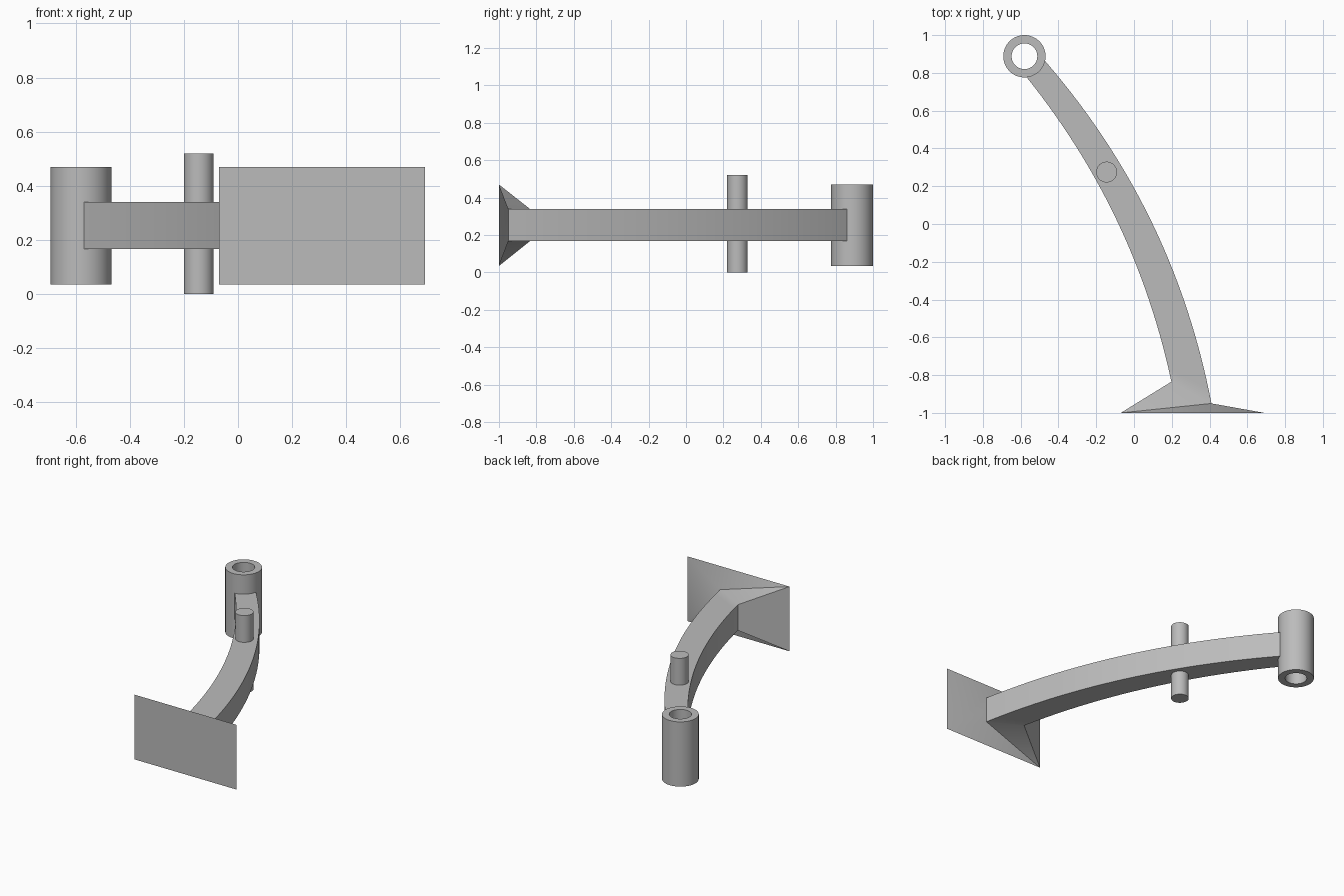
import bpy, bmesh, math
from mathutils import Vector

cube = bpy.data.objects.get("Cube")
if cube:
    bpy.data.objects.remove(cube, do_unlink=True)

GREY = (0.5, 0.5, 0.5, 1)
grey = bpy.data.materials.new("plain grey")
grey.use_nodes = True
grey.diffuse_color = GREY
grey.node_tree.nodes["Principled BSDF"].inputs["Base Color"].default_value = GREY


def finish(name, bm, location=(0, 0, 0)):
    bmesh.ops.recalc_face_normals(bm, faces=bm.faces)
    mesh = bpy.data.meshes.new(name)
    bm.to_mesh(mesh)
    bm.free()
    mesh.materials.append(grey)
    obj = bpy.data.objects.new(name, mesh)
    obj.location = location
    bpy.context.collection.objects.link(obj)
    bpy.ops.object.select_all(action='DESELECT')
    obj.select_set(True)
    bpy.context.view_layer.objects.active = obj
    bpy.ops.object.shade_smooth_by_angle(angle=math.radians(30))
    return obj


def lathe(name, profile, location, steps=64):
    """Revolve a closed (radius, z) profile about the z axis."""
    bm = bmesh.new()
    verts = [bm.verts.new((r, 0, z)) for r, z in profile]
    edges = [bm.edges.new((a, b)) for a, b in zip(verts, verts[1:] + verts[:1])]
    bmesh.ops.spin(bm, geom=verts + edges, cent=(0, 0, 0), axis=(0, 0, 1),
                   angle=math.tau, steps=steps, use_merge=True)
    bmesh.ops.remove_doubles(bm, verts=bm.verts, dist=1e-5)
    return finish(name, bm, location)


def bow(start, end, rise, t):
    """Point on a shallow arc bulging to the right of start -> end."""
    a, b = Vector(start), Vector(end)
    d = (b - a).normalized()
    return a.lerp(b, t) + Vector((d.y, -d.x)) * rise * 4 * t * (1 - t)


# Curved tapering arm, flared out to a flat rectangular mounting plate
bm = bmesh.new()


def section(left, right, low, high):
    return [bm.verts.new((p[0], p[1], z))
            for p, z in ((left, low), (right, low), (right, high), (left, high))]


plate = section((-0.07, -1), (0.69, -1), 0.035, 0.47)
STEPS = 28
rings = [section(bow((0.198, -0.835), (-0.575, 0.785), 0.107, i / STEPS),
                 bow((0.41, -0.95), (-0.47, 0.862), 0.135, i / STEPS),
                 0.167, 0.34) for i in range(STEPS + 1)]
for a, b in zip(rings, rings[1:]):
    for i in range(4):
        j = (i + 1) % 4
        bm.faces.new((a[i], a[j], b[j], b[i]))
bm.faces.new(plate)
bm.faces.new(rings[-1])

# Flare: flat sides, folded top and bottom
neck = rings[0]
for left, right in ((0, 1), (3, 2)):
    bm.faces.new((plate[left], plate[right], neck[right]))
    bm.faces.new((plate[left], neck[right], neck[left]))
for low, high in ((0, 3), (1, 2)):
    bm.faces.new((plate[low], plate[high], neck[high], neck[low]))
finish("arm_with_mounting_plate", bm)

# Hollow pivot sleeve at the rear end
lathe("pivot_sleeve", [(0.068, 0.035), (0.112, 0.035), (0.112, 0.47), (0.068, 0.47)],
      (-0.58, 0.888, 0))

# Solid pin through the arm
lathe("cross_pin", [(0, 0), (0.055, 0), (0.055, 0.52), (0, 0.52)], (-0.145, 0.275, 0), 48)
